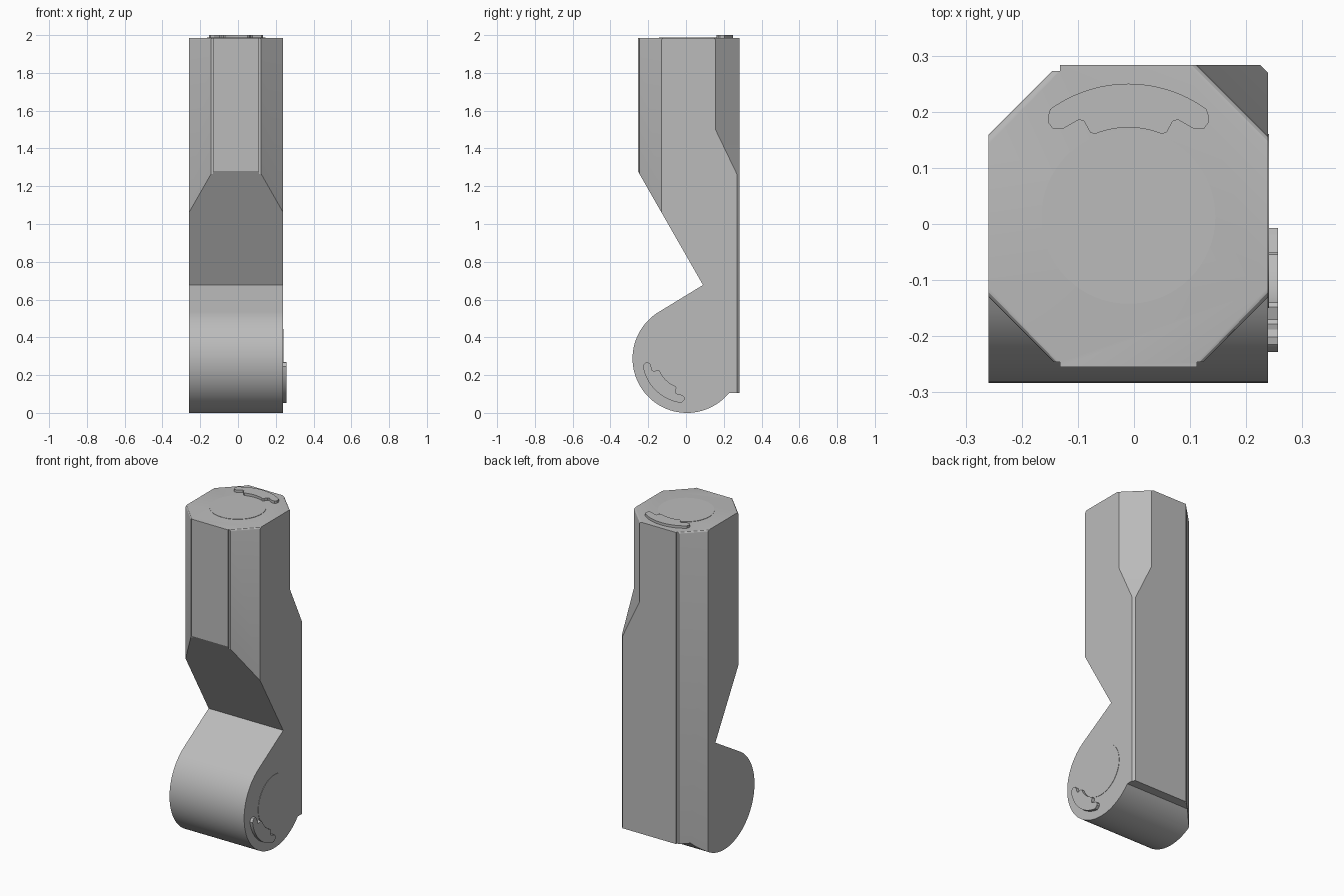
import bpy, bmesh
from math import sin, cos, radians, sqrt
from mathutils import Matrix

cube = bpy.data.objects.get("Cube")
if cube:
    bpy.data.objects.remove(cube, do_unlink=True)

GREY = (0.5, 0.5, 0.5, 1)
mat = bpy.data.materials.new("plain grey")
mat.use_nodes = True
mat.diffuse_color = GREY
mat.node_tree.nodes["Principled BSDF"].inputs["Base Color"].default_value = GREY

LEFT, RIGHT, TOP = -0.259, 0.239, 1.985
MID = (LEFT + RIGHT) / 2
PIVOT_Y, PIVOT_Z, PIVOT_R = 0.005, 0.288, 0.288

# Local x, y, z become world y, z, x
SIDE = Matrix(((0, 0, 1, 0), (1, 0, 0, 0), (0, 1, 0, 0), (0, 0, 0, 1)))
# Local x points diagonally to the back left corner, local y points up
h = sqrt(0.5)
DIAGONAL = Matrix(((h, 0, h, 0), (h, 0, -h, 0), (0, 1, 0, 0), (0, 0, 0, 1)))


def arc(cx, cy, r, start, end, n):
    angles = [radians(start + (end - start) * i / n) for i in range(n + 1)]
    return [(cx + r * cos(a), cy + r * sin(a)) for a in angles]


def prism(name, points, low, high, matrix=Matrix()):
    """Extrude a closed 2D outline between two heights, then place it."""
    bm = bmesh.new()
    face = bm.faces.new([bm.verts.new((x, y, low)) for x, y in points])
    out = bmesh.ops.extrude_face_region(bm, geom=[face])
    moved = [v for v in out["geom"] if isinstance(v, bmesh.types.BMVert)]
    bmesh.ops.translate(bm, verts=moved, vec=(0, 0, high - low))
    bm.transform(matrix)
    bmesh.ops.recalc_face_normals(bm, faces=bm.faces)
    mesh = bpy.data.meshes.new(name)
    bm.to_mesh(mesh)
    bm.free()
    mesh.materials.append(mat)
    obj = bpy.data.objects.new(name, mesh)
    bpy.context.collection.objects.link(obj)
    return obj


def activate(obj):
    bpy.ops.object.select_all(action="DESELECT")
    obj.select_set(True)
    bpy.context.view_layer.objects.active = obj


def cut(obj, cutter):
    cutter.hide_render = True
    mod = obj.modifiers.new("cut", "BOOLEAN")
    mod.operation = "DIFFERENCE"
    mod.solver = "EXACT"
    mod.object = cutter
    activate(obj)
    bpy.ops.object.modifier_apply(modifier=mod.name)
    bpy.data.objects.remove(cutter, do_unlink=True)


# Arm body: upper block, slanted notch and round lower end
profile = [(0.283, TOP), (-0.255, TOP), (-0.255, 1.28), (0.09, 0.677)]
profile += arc(PIVOT_Y, PIVOT_Z, PIVOT_R, 120, 320.6, 56)
profile += [(0.283, 0.105)]
body = prism("arm_body", profile, LEFT, RIGHT, SIDE)

# Stepped chamfers on the front corners, ending at the slant
front = [(-0.132, -0.4), (-0.132, -0.246), (-0.143, -0.246), (-0.343, -0.046), (-0.343, -0.4)]
cut(body, prism("front_cutter", front, 0.8, 2.2))
cut(body, prism("front_cutter", [(2 * MID - x, y) for x, y in front], 0.8, 2.2))

# Full height chamfer on one back corner
back = [(-0.132, 0.4), (-0.132, 0.273), (-0.145, 0.273), (-0.36, 0.058), (-0.36, 0.4)]
cut(body, prism("back_cutter", back, -0.2, 2.2))

# Chamfer that runs out to a point on the other back corner, then a fine bevel
runout = [(0.395, 2.2), (0.395, 1.5), (0.508, 1.265), (0.508, -0.2), (0.8, -0.2), (0.8, 2.2)]
cut(body, prism("runout_cutter", [(d * h, z) for d, z in runout], -1, 1, DIAGONAL))

# Soften the top edge of the chamfers
bm = bmesh.new()
bm.from_mesh(body.data)
edges = []
for e in bm.edges:
    a, b = (v.co for v in e.verts)
    d = a - b
    if min(a.z, b.z) > TOP - 0.002 and d.length > 0.1 and abs(abs(d.x) - abs(d.y)) < 0.01:
        edges.append(e)
bmesh.ops.bevel(bm, geom=edges, offset=0.012, segments=3, profile=0.5, affect="EDGES")
bm.to_mesh(body.data)
bm.free()

# Locking key outline around a joint disc
half = arc(0, 0, 0.237, 90, 54, 12)
half += [(0.143, 0.180), (0.143, 0.168), (0.135, 0.157), (0.118, 0.156)]
half += [(0.088, 0.173), (0.079, 0.170), (0.068, 0.150)]
half += arc(0, 0, 0.159, 68, 90, 8)
key = half + [(-x, y) for x, y in reversed(half[1:-1])]
disc = arc(0, 0, 0.155, 0, 354.375, 63)

top_place = Matrix.Translation((MID, 0.013, TOP))
side_place = Matrix.Translation((RIGHT, PIVOT_Y, PIVOT_Z)) @ SIDE @ Matrix.Rotation(radians(136), 4, "Z")
parts = [
    body,
    prism("top_disc", disc, -0.01, 0.002, top_place),
    prism("top_key", key, -0.01, 0.015, top_place),
    prism("side_disc", disc, -0.01, 0.002, side_place),
    prism("side_key", key, -0.01, 0.018, side_place),
]
for part in parts:
    activate(part)
    bpy.ops.object.shade_smooth_by_angle(angle=radians(25))
